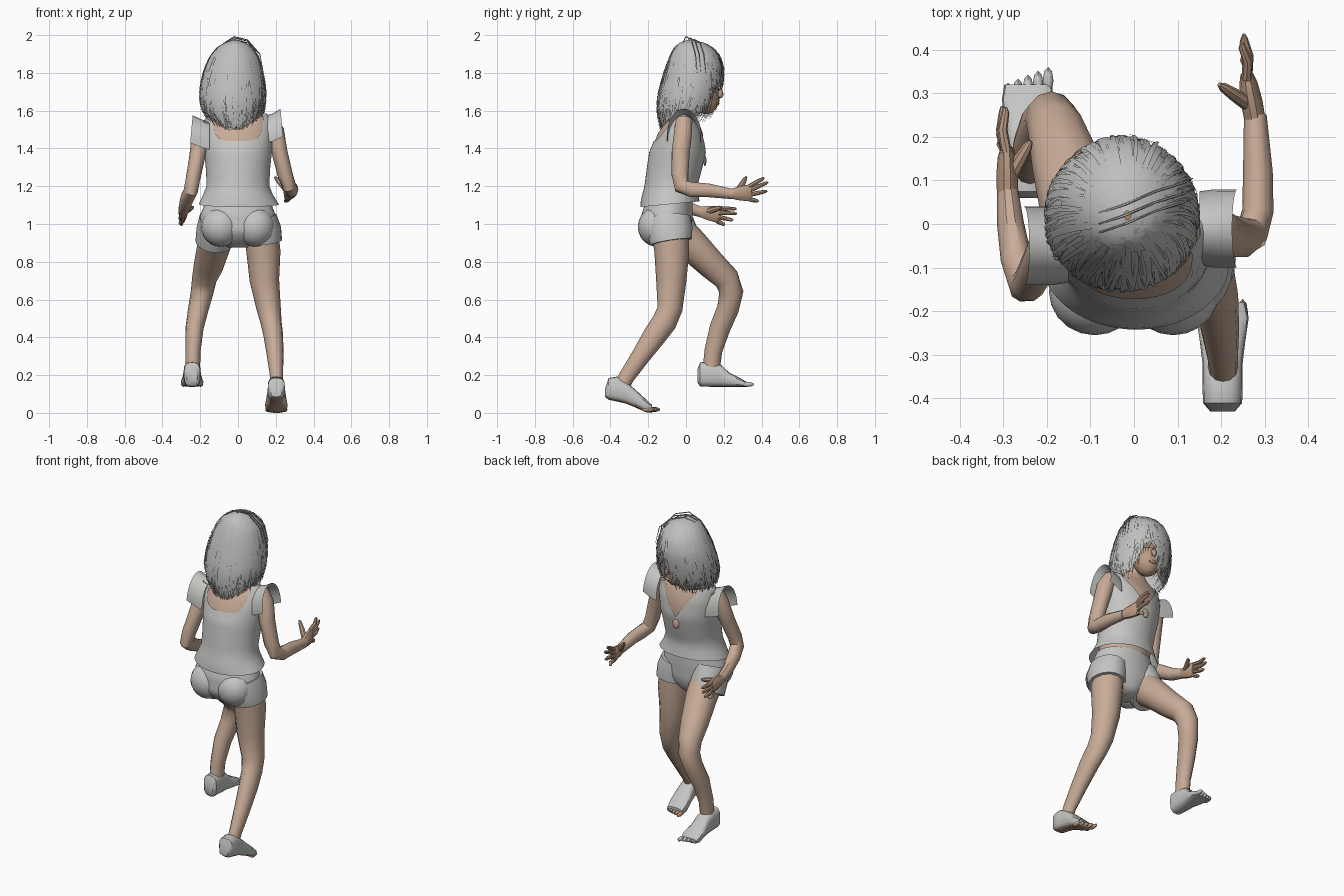
import bpy, bmesh, math, random
from mathutils import Vector, Matrix

random.seed(4)
if "Cube" in bpy.data.objects:
    bpy.data.objects.remove(bpy.data.objects["Cube"], do_unlink=True)


def material(name, rgb):
    m = bpy.data.materials.new(name)
    m.use_nodes = True
    m.diffuse_color = (*rgb, 1)
    m.node_tree.nodes["Principled BSDF"].inputs["Base Color"].default_value = (*rgb, 1)
    return m


CLOTH = material("light grey cloth", (0.56, 0.56, 0.55))
HAIR = material("grey hair", (0.52, 0.52, 0.51))
SKIN = material("skin", (0.58, 0.41, 0.31))
TAN = material("tan skin", (0.50, 0.33, 0.23))


def finish(name, bm, *mats, fix=True, angle=40):
    if fix:
        bmesh.ops.recalc_face_normals(bm, faces=bm.faces)
    me = bpy.data.meshes.new(name)
    bm.to_mesh(me)
    bm.free()
    for m in mats:
        me.materials.append(m)
    ob = bpy.data.objects.new(name, me)
    bpy.context.collection.objects.link(ob)
    bpy.ops.object.select_all(action='DESELECT')
    ob.select_set(True)
    bpy.context.view_layer.objects.active = ob
    bpy.ops.object.shade_smooth_by_angle(angle=math.radians(angle))
    return ob


def bridge(bm, rings, cap=True, closed=True):
    n = len(rings[0])
    for r0, r1 in zip(rings, rings[1:]):
        for i in range(n if closed else n - 1):
            j = (i + 1) % n
            bm.faces.new((r0[i], r0[j], r1[j], r1[i]))
    if cap:
        bm.faces.new(rings[0])
        bm.faces.new(rings[-1])


def tube(bm, pts, n=12):
    """Loft through points (x, y, z, side radius, depth radius)."""
    P = [Vector(p[:3]) for p in pts]
    rings = []
    for k, p in enumerate(pts):
        t = (P[min(k + 1, len(P) - 1)] - P[max(k - 1, 0)]).normalized()
        s = Vector((1, 0, 0))
        s = (s - t * s.dot(t)).normalized()
        u = t.cross(s)
        rings.append([bm.verts.new(P[k] + s * p[3] * math.cos(a) + u * p[-1] * math.sin(a))
                      for a in (2 * math.pi * i / n for i in range(n))])
    bridge(bm, rings)


def limb(name, pts, mat, n=12):
    bm = bmesh.new()
    tube(bm, pts, n)
    return finish(name, bm, mat)


def ball(bm, c, r, rot=0.0, seg=16):
    m = Matrix.Translation(c) @ Matrix.Rotation(rot, 4, 'X') @ Matrix.Diagonal((*r, 1))
    bmesh.ops.create_uvsphere(bm, u_segments=seg, v_segments=seg // 2 + 2, radius=1, matrix=m)


def at(prof, z):
    """Profile row (cx, cy, rx, ry) at height z."""
    z = max(prof[0][0], min(prof[-1][0], z))
    for a, b in zip(prof, prof[1:]):
        if z <= b[0]:
            f = (z - a[0]) / (b[0] - a[0])
            return [p + (q - p) * f for p, q in zip(a[1:], b[1:])]


def on(prof, a, z, off=0.0):
    cx, cy, rx, ry = at(prof, z)
    return Vector((cx + (rx + off) * math.cos(a), cy + (ry + off) * math.sin(a), z))


def sheet(name, prof, lo, hi, mat, rows=16, seg=48, off=0.0, cap=False):
    """Skin over a profile whose lower and upper edges vary with the angle."""
    bm = bmesh.new()
    rings = []
    for k in range(rows + 1):
        t = math.sin(math.pi / 2 * k / rows)
        rings.append([bm.verts.new(on(prof, a, lo(a) + (hi(a) - lo(a)) * t, off))
                      for a in (2 * math.pi * i / seg for i in range(seg))])
    bridge(bm, rings, cap)
    return finish(name, bm, mat, angle=60)


# Torso, neck and head
torso = [(1.00, 0, -.09, .17, .125), (1.10, .005, -.085, .215, .16), (1.15, 0, -.083, .187, .15),
         (1.20, 0, -.08, .166, .14), (1.30, 0, -.06, .17, .147), (1.38, 0, -.045, .18, .15),
         (1.48, 0, -.03, .187, .125), (1.55, 0, -.02, .18, .088), (1.60, 0, -.015, .14, .06)]
body = [(1.00, 0, -.09, .16, .115), (1.14, 0, -.085, .155, .115)] + [
    (z, x, y, rx * .95, ry * .95) for z, x, y, rx, ry in torso[3:8]] + [
    (1.59, 0, -.012, .11, .055), (1.62, 0, 0, .06, .052)]
sheet("body", body, lambda a: 1.0, lambda a: 1.62, SKIN, cap=True)
limb("neck", [(0, -.025, 1.54, .06), (0, .0, 1.62, .052), (0, .03, 1.72, .05)], SKIN)
bm = bmesh.new()
ball(bm, (-.02, .045, 1.78), (.115, .13, .14))
ball(bm, (-.01, .095, 1.685), (.075, .08, .105), .25)
ball(bm, (.005, .178, 1.69), (.014, .02, .025), .3, 8)
ball(bm, (.0, .165, 1.637), (.028, .012, .01), 0, 8)
finish("head", bm, TAN)


# Sleeveless top with scooped back, V front and flared hem
def neckline(a):
    c = min(1, abs(math.cos(a)) / .8)
    return 1.38 + .205 * c if math.sin(a) > 0 else 1.44 + .145 * c ** 6


sheet("top", torso, lambda a: 1.105 + .015 * math.sin(a), neckline, CLOTH, seg=64)
bm = bmesh.new()
ball(bm, (0, .1, 1.335), (.022, .008, .028))
finish("keyhole", bm, SKIN)

# Flared shoulder caps
for side, s, dy, dz in (("left", 1, 0, 0), ("right", -1, -.04, -.035)):
    bm = bmesh.new()
    rings = []
    for x, r, z0, h in ((.15, .085, 1.44, .135), (.185, .09, 1.45, .135), (.225, .09, 1.475, .135)):
        rings.append([bm.verts.new((s * (x + (.012 * (1 - math.cos(b)) if x > .2 else 0)
                                         + (.015 if s < 0 and x > .2 else 0)),
                                    dy - .01 + r * math.sin(b), z0 + dz + h * math.cos(b)))
                      for b in (math.radians(-95 + 190 * i / 16) for i in range(17))])
    bridge(bm, rings, False, False)
    finish(side + "_shoulder_cap", bm, CLOTH, angle=60)

# Shorts
hips = [(.875, 0, -.08, .05, .07), (.91, 0, -.095, .13, .11), (.96, 0, -.105, .205, .135),
        (1.05, 0, -.10, .198, .135), (1.12, 0, -.09, .172, .125)]
sheet("shorts", hips, lambda a: .875, lambda a: 1.12, CLOTH, cap=True)
bm = bmesh.new()
tube(bm, [(.11, -.095, 1.03, .095, .12), (.125, -.09, .97, .104, .125), (.132, -.08, .905, .102, .112)], 20)
tube(bm, [(-.11, -.09, 1.03, .095, .12), (-.118, -.06, .97, .102, .115), (-.128, -.02, .90, .098, .105)], 20)
for s in (1, -1):
    ball(bm, (s * .09, -.155, .985), (.105, .1, .105), 0, 20)
finish("shorts_legs", bm, CLOTH)

# Legs
limb("left_leg", [(.12, -.085, .99, .09, .1), (.135, -.075, .85, .09, .092), (.14, -.078, .7, .078, .08),
                  (.163, -.085, .55, .064, .066), (.175, -.115, .48, .056, .066),
                  (.187, -.165, .41, .052, .062), (.197, -.24, .3, .044, .05),
                  (.204, -.315, .19, .034, .042), (.204, -.345, .13, .034, .04)], SKIN)
limb("right_leg", [(-.11, -.06, .97, .09, .1), (-.125, .03, .89, .09, .088), (-.155, .14, .78, .08, .076),
                   (-.178, .215, .71, .066, .068), (-.19, .24, .64, .06, .064),
                   (-.21, .222, .55, .054, .058), (-.23, .18, .45, .048, .055),
                   (-.238, .145, .33, .04, .047), (-.24, .13, .2, .038, .045)], SKIN)


# Feet: sections of (y, half width, bottom, top), with the toes in front
def foot(name, x, secs, toe_mat, sole, toes):
    bm = bmesh.new()
    rings = []
    for y, w, z0, z1 in secs:
        c, h = (z0 + z1) / 2, (z1 - z0) / 2
        rings.append([bm.verts.new((x + w * math.copysign(abs(math.cos(a)) ** .8, math.cos(a)), y,
                                    c + h * math.copysign(abs(math.sin(a)) ** .6, math.sin(a))))
                      for a in (2 * math.pi * i / 16 for i in range(16))])
    bridge(bm, rings)
    bmesh.ops.recalc_face_normals(bm, faces=bm.faces)
    for f in bm.faces:
        if sole and f.normal.z < -.6:
            f.material_index = 1
    finish(name, bm, CLOTH, TAN)
    bm = bmesh.new()
    y, z, s = toes
    for i in range(5):
        d = i if s > 0 else 4 - i
        ball(bm, (x - .046 + .023 * i, y - .009 * d, z), (.0125, .032, .013), 0, 8)
    finish(name + "_toes", bm, toe_mat)


foot("left_foot", .203, [(-.43, .028, .085, .125), (-.41, .045, .07, .185), (-.365, .046, .06, .192),
                         (-.32, .046, .05, .168), (-.27, .052, .03, .125), (-.215, .06, .004, .075),
                         (-.18, .052, .0, .042)], TAN, True, (-.168, .018, 1))
foot("right_foot", -.243, [(.06, .028, .16, .23), (.075, .043, .14, .268), (.13, .046, .138, .27),
                           (.185, .046, .138, .255), (.23, .052, .138, .212), (.285, .06, .138, .185),
                           (.32, .054, .138, .165)], CLOTH, False, (.328, .151, -1))

# Arms
limb("left_arm", [(.16, -.01, 1.55, .045), (.195, -.015, 1.49, .05), (.22, -.028, 1.38, .042, .05),
                  (.25, -.032, 1.26, .04, .046), (.27, -.022, 1.2, .038, .044),
                  (.284, .03, 1.182, .036, .042), (.284, .12, 1.178, .034, .038),
                  (.278, .25, 1.158, .026, .028)], SKIN, 10)
limb("right_arm", [(-.165, -.04, 1.53, .045), (-.195, -.05, 1.47, .05), (-.217, -.09, 1.35, .042, .046),
                   (-.24, -.135, 1.23, .038, .044), (-.25, -.14, 1.175, .038, .044),
                   (-.27, -.08, 1.135, .036, .042), (-.283, .0, 1.09, .031, .036),
                   (-.29, .08, 1.062, .024, .028)], SKIN, 10)


# Hands: palm, four fingers and a thumb
def hand(name, wrist, knuckle, tips, thumb):
    w, k = Vector(wrist), Vector(knuckle)
    bm = bmesh.new()
    tube(bm, [(*w, .024, .026), (*w.lerp(k, .4), .025, .038), (*w.lerp(k, .8), .021, .045),
              (*k, .014, .04)], 10)
    for i, tip in enumerate(tips):
        a, b = k + Vector((0, -.012, .033 - .022 * i)), Vector(tip)
        m = a.lerp(b, .5) + Vector((.008 * (1 if k.x > 0 else -1), 0, 0))
        tube(bm, [(*a, .012), (*m, .0115), (*a.lerp(b, .88), .009), (*b, .004)], 8)
    b = Vector(thumb)
    a = w.lerp(k, .3)
    tube(bm, [(*a, .018), (*a.lerp(b, .55), .015), (*a.lerp(b, .88), .011), (*b, .005)], 8)
    finish(name, bm, TAN)


hand("left_hand", (.278, .235, 1.16), (.258, .345, 1.165),
     [(.247, .415, 1.245), (.252, .435, 1.222), (.25, .43, 1.175), (.25, .385, 1.12)], (.195, .32, 1.25))
hand("right_hand", (-.29, .065, 1.066), (-.292, .175, 1.05),
     [(-.295, .268, 1.08), (-.302, .27, 1.055), (-.302, .25, 1.02), (-.3, .205, .995)], (-.237, .19, 1.09))

# Hair: a shell with an opening at the face, covered in loose locks
shell = [(1.45, -.01, -.04, .06, .07), (1.52, -.015, -.03, .115, .1), (1.58, -.025, -.002, .15, .14),
         (1.66, -.028, .012, .168, .158), (1.74, -.028, .03, .165, .158), (1.82, -.025, .045, .15, .152),
         (1.89, -.02, .048, .125, .13), (1.935, -.018, .04, .092, .1), (1.96, -.015, .03, .055, .065),
         (1.975, -.015, .02, .008, .01)]


def fringe(a):
    d = math.degrees(a) % 360
    return (1.575 - .09 * max(0, -math.sin(a)) ** 3
            + .18 * math.exp(-((d - 68) / 20) ** 2))


sheet("hair", shell, fringe, lambda a: 1.975, HAIR, rows=22)
bm = bmesh.new()
for i in range(620):
    a = random.uniform(0, 2 * math.pi)
    top = random.uniform(1.68, 1.968)
    low = fringe(a) + random.uniform(-.045, .05)
    if low > top - .1:
        continue
    lift, drift = random.uniform(.002, .014), random.uniform(-.25, .25)
    w, prev = random.uniform(.003, .007), None
    for k in range(9):
        t = k / 8
        b = a + drift * t * t
        z = top + (low - top) * (t ** 1.4)
        p = on(shell, b, z, lift * (.3 + .9 * t))
        side = Vector((-math.sin(b), math.cos(b), 0)) * w * (1.05 - t ** 3)
        cur = (bm.verts.new(p - side), bm.verts.new(p + side))
        if prev:
            bm.faces.new((prev[0], cur[0], cur[1], prev[1]))
        prev = cur
# Stray wisps over the crown
for d in (0, .02, .045):
    tube(bm, [(-.08, -.02 + d, 1.955, .002), (-.02, .0 + d, 1.992 - d / 3, .003),
              (.05, .03 + d, 1.975 - d / 3, .003), (.115, .05 + d, 1.9, .003), (.135, .06 + d, 1.8, .001)], 5)
finish("hair_locks", bm, HAIR, fix=False, angle=60)
